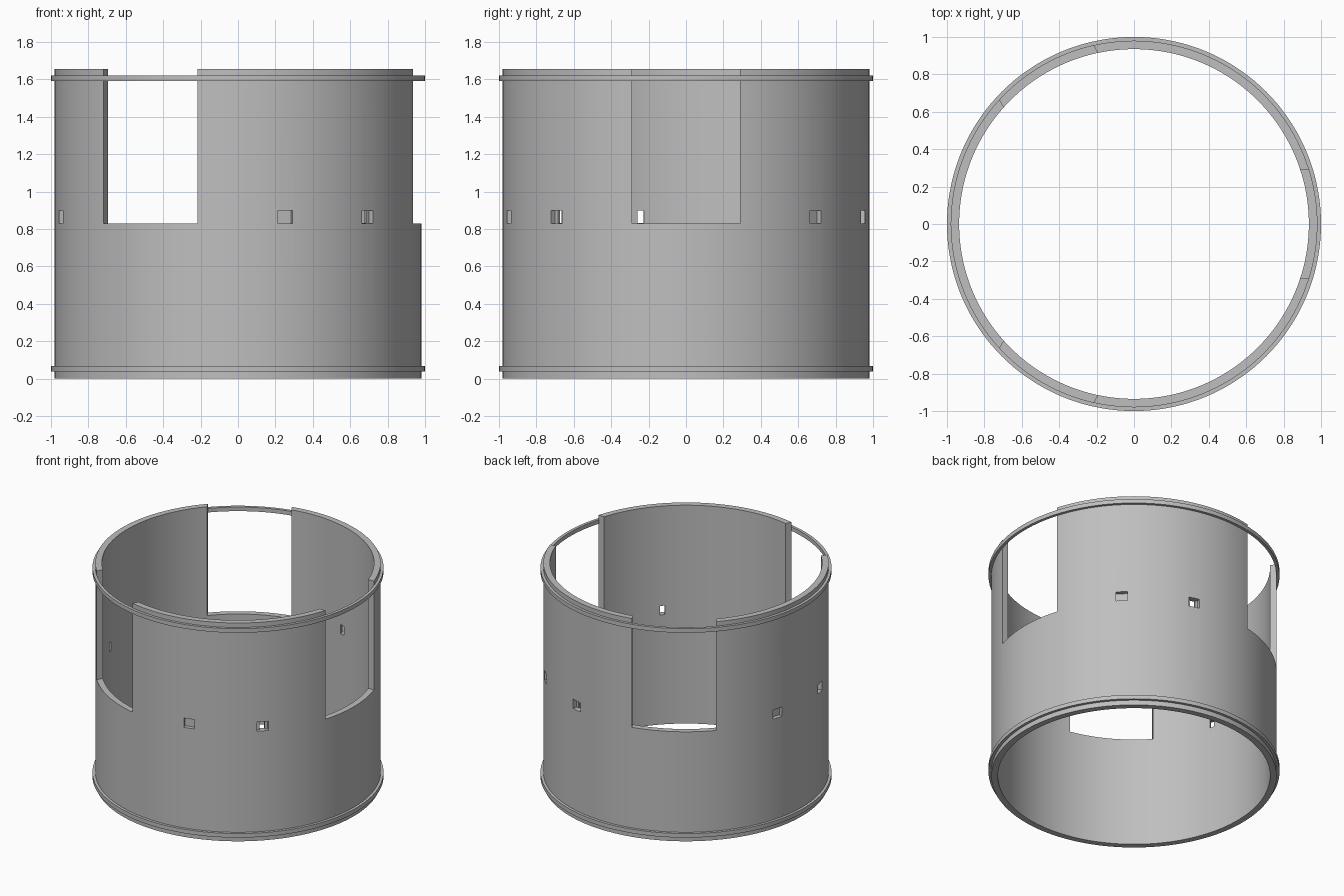
import bpy, bmesh, math
from mathutils import Matrix, Vector

cube = bpy.data.objects.get("Cube")
if cube:
    bpy.data.objects.remove(cube, do_unlink=True)

SEGMENTS = 144
OUTER, INNER, HEIGHT = 0.98, 0.935, 1.655
SILL = 0.83

grey = bpy.data.materials.new("plain grey")
grey.use_nodes = True
colour = (0.52, 0.52, 0.52, 1)
grey.diffuse_color = colour
grey.node_tree.nodes["Principled BSDF"].inputs["Base Color"].default_value = colour


def add_object(name, bm):
    bmesh.ops.recalc_face_normals(bm, faces=bm.faces)
    mesh = bpy.data.meshes.new(name)
    bm.to_mesh(mesh)
    bm.free()
    mesh.materials.append(grey)
    obj = bpy.data.objects.new(name, mesh)
    bpy.context.collection.objects.link(obj)
    return obj


def tube(name, inner, outer, bottom, top):
    """Rectangular section swept into a closed ring."""
    bm = bmesh.new()
    section = [(inner, bottom), (outer, bottom), (outer, top), (inner, top)]
    rows = []
    for i in range(SEGMENTS):
        a = math.tau * i / SEGMENTS
        rows.append([bm.verts.new((r * math.cos(a), r * math.sin(a), z)) for r, z in section])
    for i, row in enumerate(rows):
        following = rows[(i + 1) % SEGMENTS]
        for j in range(4):
            k = (j + 1) % 4
            bm.faces.new((row[j], following[j], following[k], row[k]))
    return add_object(name, bm)


def select_only(obj):
    bpy.ops.object.select_all(action="DESELECT")
    obj.select_set(True)
    bpy.context.view_layer.objects.active = obj


def cut_box(target, degrees, near, far, width, bottom, top):
    """Cut a block that points outward at the given angle."""
    bm = bmesh.new()
    bmesh.ops.create_cube(bm, size=1)
    bmesh.ops.scale(bm, vec=Vector((far - near, width, top - bottom)), verts=bm.verts)
    bmesh.ops.translate(bm, vec=Vector(((near + far) / 2, 0, (bottom + top) / 2)), verts=bm.verts)
    bmesh.ops.transform(bm, matrix=Matrix.Rotation(math.radians(degrees), 4, "Z"), verts=bm.verts)
    cutter = add_object("cutter", bm)
    cutter.hide_render = True
    mod = target.modifiers.new("cut", "BOOLEAN")
    mod.operation = "DIFFERENCE"
    mod.solver = "EXACT"
    mod.object = cutter
    select_only(target)
    bpy.ops.object.modifier_apply(modifier=mod.name)
    bpy.data.objects.remove(cutter, do_unlink=True)


# Cylindrical wall with three open-topped windows
wall = tube("wall", INNER, OUTER, 0, HEIGHT)
for turn in (0, 120, 240):
    cut_box(wall, turn, 0.7, 1.2, 0.58, SILL, HEIGHT + 0.2)
    # Two shallow pockets per panel, one with a slit through the wall
    for side in (45, 75):
        cut_box(wall, turn + side, 0.95, 1.1, 0.08, SILL, SILL + 0.07)
    cut_box(wall, turn + 75, 0.85, 1.1, 0.036, SILL + 0.001, SILL + 0.069)

# Raised bands near both ends
lower_band = tube("lower_band", 0.978, 1.0, 0.037, 0.068)
upper_band = tube("upper_band", 0.978, 1.0, 1.59, 1.621)

for obj in (wall, lower_band, upper_band):
    select_only(obj)
    bpy.ops.object.shade_smooth_by_angle(angle=math.radians(30))
